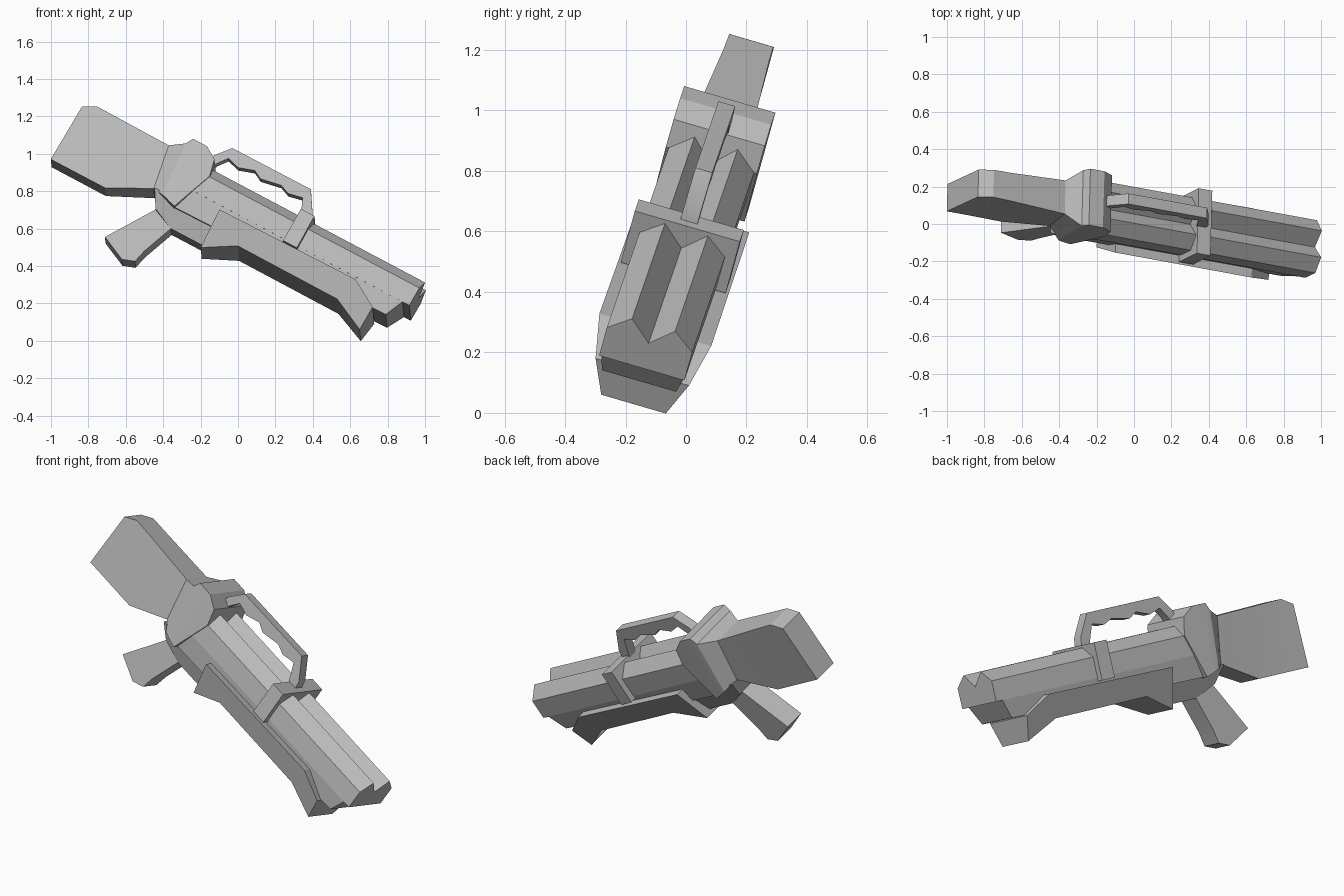
import bpy, bmesh, math
from mathutils import Matrix, Vector

old = bpy.data.objects.get("Cube")
if old:
    bpy.data.objects.remove(old, do_unlink=True)

# Single plain grey
grey = bpy.data.materials.new("plain_grey")
grey.use_nodes = True
colour = (0.5, 0.5, 0.5, 1)
grey.diffuse_color = colour
grey.node_tree.nodes["Principled BSDF"].inputs["Base Color"].default_value = colour

# Tilted pose: barrel axis, sideways axis and the up axis of the parts
along = Vector((0.872, -0.159, -0.462)).normalized()
side = Vector((0.025, 0.960, -0.279))
side = (side - along * side.dot(along)).normalized()
up = along.cross(side)
pose = Matrix((along, side, up)).transposed().to_4x4()
pose.translation = (-0.004, -0.151, 0.044)


def loft(name, rings):
    """Skin a list of equal-length rings of (along, side, up) points."""
    bm = bmesh.new()
    loops = [[bm.verts.new(p) for p in ring] for ring in rings]
    n = len(loops[0])
    for a, b in zip(loops, loops[1:]):
        for i in range(n):
            j = (i + 1) % n
            bm.faces.new((a[i], a[j], b[j], b[i]))
    bm.faces.new(loops[0][::-1])
    bm.faces.new(loops[-1])
    bmesh.ops.recalc_face_normals(bm, faces=bm.faces)
    mesh = bpy.data.meshes.new(name)
    bm.to_mesh(mesh)
    bm.free()
    mesh.materials.append(grey)
    ob = bpy.data.objects.new(name, mesh)
    ob.matrix_world = pose
    bpy.context.collection.objects.link(ob)
    bpy.ops.object.select_all(action="DESELECT")
    ob.select_set(True)
    bpy.context.view_layer.objects.active = ob
    bpy.ops.object.shade_smooth_by_angle(angle=math.radians(25))
    return ob


def side_profile(name, points, half_width):
    """Mirror a side outline; half_width is a function of height."""
    return loft(name, [[(l, s * half_width(h), h) for l, h in points]
                       for s in (-1, 1)])


# Stock flowing into the wide rear receiver:
# top (along, up), bottom (along, up), half width
stock = [
    ((-1.33, 0.68), (-1.333, 0.344), 0.076),
    ((-1.258, 0.72), (-1.2, 0.344), 0.076),
    ((-1.15, 0.718), (-1.0, 0.344), 0.078),
    ((-0.815, 0.711), (-0.768, 0.463), 0.093),
    ((-0.73, 0.749), (-0.70, 0.44), 0.155),
    ((-0.709, 0.79), (-0.68, 0.435), 0.157),
    ((-0.623, 0.79), (-0.65, 0.425), 0.157),
    ((-0.552, 0.746), (-0.625, 0.418), 0.157),
    ((-0.529, 0.652), (-0.613, 0.415), 0.157),
]
loft("stock_and_receiver", [
    [(t[0], -w, t[1]), (t[0], w, t[1]), (b[0], w, b[1]), (b[0], -w, b[1])]
    for t, b, w in stock])

# Twin ridged barrels
half = [(0.147, 0.54), (0.147, 0.65), (0.074, 0.709)]
section = half + [(0, 0.637)] + [(-v, h) for v, h in reversed(half)]
loft("twin_barrels", [[(l, v, h) for v, h in section] for l in (-0.6, 0.757)])

# Body beneath the barrels, with a sloped nose
side_profile("lower_body",
             [(-0.61, 0.54), (0.715, 0.54), (0.668, 0.44), (0.3, 0.43), (-0.61, 0.418)],
             lambda h: 0.128 + (h - 0.44) * 0.18)

# Flared forend shell
side_profile("forend",
             [(-0.387, 0.507), (0.442, 0.517), (0.592, 0.434), (0.584, 0.303),
              (0.40, 0.386), (-0.21, 0.388), (-0.385, 0.293)],
             lambda h: 0.11 + (h - 0.3) * 0.38)

# Grip and the housing it hangs from
side_profile("grip_housing",
             [(-0.76, 0.46), (-0.706, 0.371), (-0.585, 0.32), (-0.38, 0.32),
              (-0.38, 0.43), (-0.6, 0.46)],
             lambda h: 0.06 + max(0, h - 0.32) * 0.5)
side_profile("grip",
             [(-0.706, 0.375), (-0.87, 0.109), (-0.73, 0.044), (-0.663, 0.068),
              (-0.647, 0.142), (-0.58, 0.33)],
             lambda h: 0.062)

# Band around the barrels
side_profile("barrel_band",
             [(-0.008, 0.722), (0.075, 0.722), (0.079, 0.522), (-0.006, 0.522)],
             lambda h: 0.181)

# Carry handle with a wavy underside
side_profile("carry_handle",
             [(-0.6, 0.76), (-0.587, 0.793), (-0.52, 0.877), (-0.04, 0.879),
              (0.035, 0.764), (0.045, 0.70), (-0.005, 0.70), (-0.032, 0.764),
              (-0.056, 0.817), (-0.135, 0.80), (-0.19, 0.822), (-0.304, 0.80),
              (-0.354, 0.826), (-0.44, 0.797), (-0.51, 0.817), (-0.549, 0.765),
              (-0.56, 0.74)],
             lambda h: 0.029)
